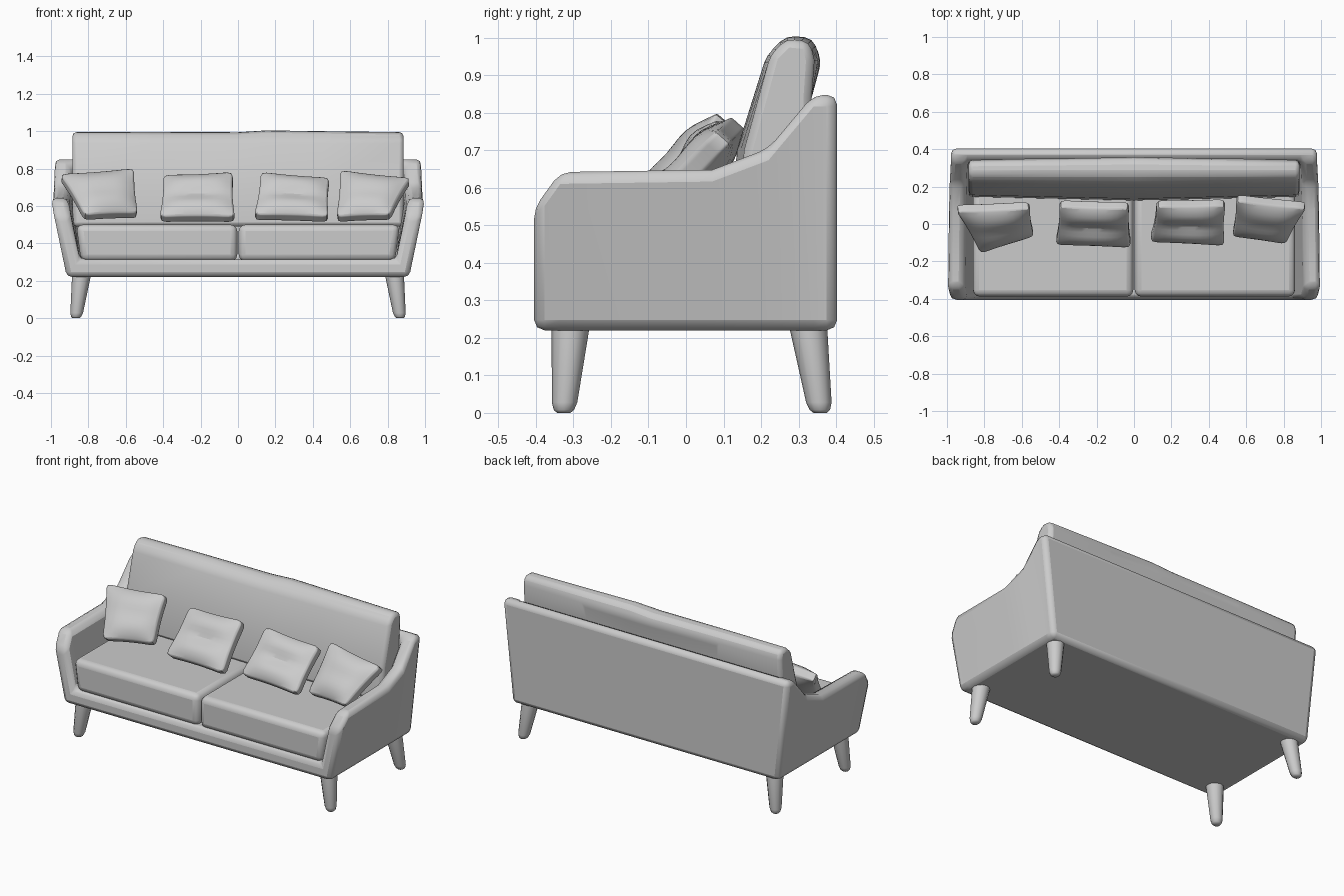
import bpy, bmesh, math
from mathutils import Vector

if "Cube" in bpy.data.objects:
    bpy.data.objects.remove(bpy.data.objects["Cube"])


def make(name, bm, bevel=0, segs=2, subsurf=0, mirror="", angle=40):
    """Turn a bmesh into a named, smooth-shaded object with modifiers."""
    bmesh.ops.recalc_face_normals(bm, faces=bm.faces)
    me = bpy.data.meshes.new(name)
    bm.to_mesh(me)
    bm.free()
    ob = bpy.data.objects.new(name, me)
    bpy.context.collection.objects.link(ob)
    if bevel:
        m = ob.modifiers.new("bevel", "BEVEL")
        m.width, m.segments = bevel, segs
        m.limit_method, m.angle_limit = "ANGLE", math.radians(25)
    if subsurf:
        m = ob.modifiers.new("subsurf", "SUBSURF")
        m.levels = m.render_levels = subsurf
    if mirror:
        m = ob.modifiers.new("mirror", "MIRROR")
        m.use_axis = ["X" in mirror, "Y" in mirror, False]
    bpy.ops.object.select_all(action="DESELECT")
    bpy.context.view_layer.objects.active = ob
    ob.select_set(True)
    bpy.ops.object.shade_smooth_by_angle(angle=math.radians(angle))
    return ob


def loft(bm, rings, caps=True):
    """Join rings of points with quads; return the rings of verts."""
    vs = [[bm.verts.new(p) for p in r] for r in rings]
    n = len(vs[0])
    for a, b in zip(vs, vs[1:]):
        for i in range(n):
            j = (i + 1) % n
            bm.faces.new((a[i], a[j], b[j], b[i]))
    if caps:
        bm.faces.new(vs[0])
        bm.faces.new(vs[-1])
    return vs


# Frame: U-shaped section swept from front to back, closed by the back panel
stations = [(-0.405, 0.545, 0.985), (-0.335, 0.642, 1.0), (0.07, 0.648, 0.995),
            (0.22, 0.705, 0.99), (0.34, 0.848, 0.982)]
bm = bmesh.new()
rings = []
for y, z, x in stations:
    half = [(0.915, 0.22), (x, z), (x - 0.09, z), (0.845, 0.315)]
    rings.append([(-px, y, pz) for px, pz in half] +
                 [(px, y, pz) for px, pz in reversed(half)])
vs = loft(bm, rings, caps=False)
bm.faces.new(vs[0])
r = vs[-1]
b = [bm.verts.new(p) for p in ((-0.915, 0.403, 0.22), (-0.982, 0.403, 0.848),
                               (0.982, 0.403, 0.848), (0.915, 0.403, 0.22))]
for f in ((r[2], r[3], r[4], r[5]), (r[0], r[1], b[1], b[0]), (r[6], r[7], b[3], b[2]),
          (r[7], r[0], b[0], b[3]), (r[1], r[2], r[5], r[6], b[2], b[1]), b):
    bm.faces.new(f)
make("sofa_frame", bm, bevel=0.028)

# Seat cushions, mirrored left and right
bm = bmesh.new()
loft(bm, [[(0.004, -0.388, z), (x, -0.388, z), (x, 0.25, z), (0.004, 0.25, z)]
          for z, x in ((0.305, 0.84), (0.5, 0.865))])
make("seat_cushions", bm, bevel=0.035, segs=3, mirror="X")

# Back cushion: side profile lofted along x, fuller in the middle
bm = bmesh.new()
rings = []
for x, bulge, top in ((-0.885, 0, 0.997), (-0.45, 0.01, 0.998), (0, 0.02, 0.996),
                      (0.15, 0.017, 1.006), (0.45, 0.01, 1.002), (0.885, 0, 0.997)):
    rings.append([(x, 0.145 - bulge, 0.49), (x, 0.155 - bulge, 0.70),
                  (x, 0.225 - bulge / 2, 0.955), (x, 0.268, top),
                  (x, 0.33 + bulge / 2, top - 0.007), (x, 0.342 + bulge, 0.94),
                  (x, 0.335, 0.84), (x, 0.335, 0.49)])
loft(bm, rings)
make("back_cushion", bm, bevel=0.022)


# Tapered splayed legs
def leg(name, top_y, bottom_y):
    bm = bmesh.new()
    rings = []
    for z, rad in ((0, 0.018), (0.008, 0.027), (0.028, 0.034), (0.235, 0.051)):
        t = z / 0.235
        cx, cy = 0.866 - 0.03 * t, bottom_y + (top_y - bottom_y) * t
        rings.append([(cx + rad * math.cos(a), cy + rad * math.sin(a), z)
                      for a in (math.tau * i / 12 for i in range(12))])
    loft(bm, rings)
    make(name, bm, mirror="X", angle=50)


leg("front_legs", -0.307, -0.326)
leg("back_legs", 0.325, 0.358)


# Throw pillows: padded slabs stretched between four corners (TL, TR, BR, BL)
def pillow(name, corners, crease):
    tl, tr, br, bl = map(Vector, corners)
    normal = (br - tl).cross(tr - bl).normalized()
    if normal.y > 0:
        normal.negate()
    bm = bmesh.new()
    bmesh.ops.create_cube(bm, size=2)
    bmesh.ops.subdivide_edges(bm, edges=bm.edges, cuts=5, use_grid_fill=True)
    for v in bm.verts:
        u, w, d = v.co
        pad = (1 - u * u) * (1 - w * w)
        # sides bow inward between the corners
        s = 1.03 * u * (1 - 0.05 * (1 - w * w))
        t = 1.03 * w * (1 - 0.05 * (1 - u * u))
        a, c = (s + 1) / 2, (t + 1) / 2
        p = bl.lerp(br, a).lerp(tl.lerp(tr, a), c)
        thick = 0.026 + 0.045 * math.sqrt(pad)
        if d > 0:
            thick -= crease * pad * math.exp(-12 * w * w)
        v.co = p + normal * thick * d
    make(name, bm, subsurf=1, angle=60)


pillow("pillow_far_left", [(-0.95, 0.085, 0.755), (-0.56, 0.10, 0.785),
                           (-0.54, -0.05, 0.55), (-0.82, -0.14, 0.54)], 0.015)
pillow("pillow_mid_left", [(-0.395, 0.11, 0.75), (-0.03, 0.10, 0.765),
                           (-0.02, -0.11, 0.53), (-0.415, -0.095, 0.53)], 0.05)
pillow("pillow_mid_right", [(0.125, 0.11, 0.765), (0.485, 0.115, 0.735),
                            (0.48, -0.10, 0.53), (0.09, -0.08, 0.54)], 0.05)
pillow("pillow_far_right", [(0.55, 0.14, 0.775), (0.92, 0.10, 0.735),
                            (0.81, -0.09, 0.54), (0.53, -0.05, 0.53)], 0.015)
